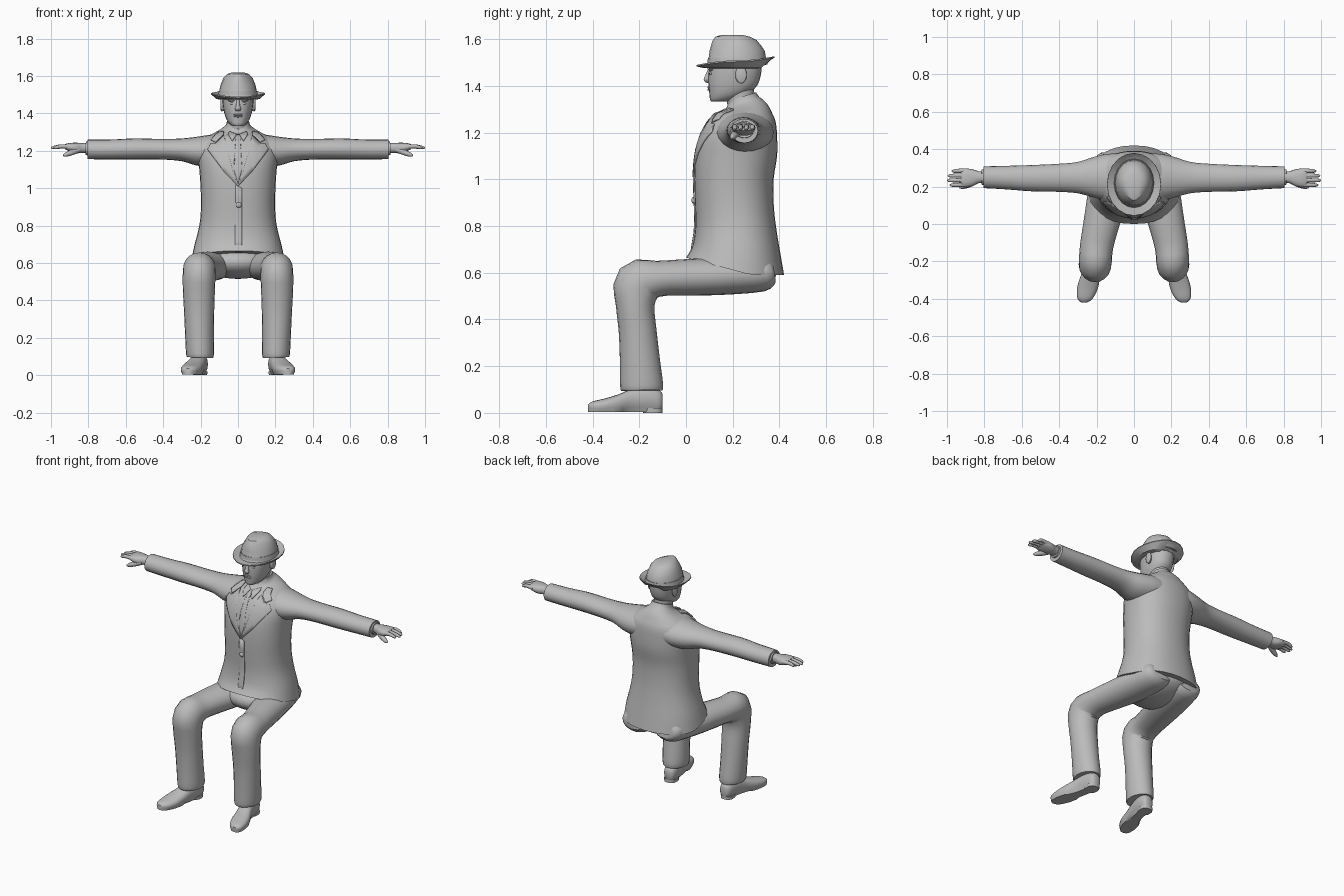
import bpy, bmesh, math
from mathutils import Vector

grey = bpy.data.materials.new("plain_grey")
grey.diffuse_color = (0.5, 0.5, 0.5, 1)


def finish(name, bm, angle=40):
    bmesh.ops.recalc_face_normals(bm, faces=bm.faces)
    me = bpy.data.meshes.new(name)
    bm.to_mesh(me)
    bm.free()
    me.materials.append(grey)
    me.shade_smooth()
    me.set_sharp_from_angle(angle=math.radians(angle))
    ob = bpy.data.objects.new(name, me)
    bpy.context.collection.objects.link(ob)
    return ob


def spline(rows, sub):
    """Catmull-Rom interpolation of ring parameters."""
    if sub < 2:
        return [list(r) for r in rows]
    out = []
    for i in range(len(rows) - 1):
        a, b, c, d = (rows[max(i - 1, 0)], rows[i], rows[i + 1], rows[min(i + 2, len(rows) - 1)])
        for k in range(sub):
            t = k / sub
            out.append([0.5 * (2 * q + (r - p) * t + (2 * p - 5 * q + 4 * r - s) * t * t
                               + (3 * q - p - 3 * r + s) * t ** 3)
                        for p, q, r, s in zip(a, b, c, d)])
    return out + [list(rows[-1])]


def loft(name, rows, side, axis=None, n=20, sub=3, e=2.0, mirror=1, warp=None, angle=40):
    """Rings (x, y, z, radius along side, radius across) skinned along their path."""
    rows = spline(rows, sub)
    pts = [Vector(r[:3]) for r in rows]
    bm = bmesh.new()
    rings = []
    for i, r in enumerate(rows):
        t = Vector(axis) if axis else pts[min(i + 1, len(pts) - 1)] - pts[max(i - 1, 0)]
        t.normalize()
        v = t.cross(Vector(side)).normalized()
        u = v.cross(t)
        ring = []
        for k in range(n):
            a = 2 * math.pi * k / n
            c, s = math.cos(a), math.sin(a)
            p = (pts[i] + u * r[3] * math.copysign(abs(c) ** (2 / e), c)
                 + v * r[4] * math.copysign(abs(s) ** (2 / e), s))
            if warp:
                p = Vector(warp(*p))
            p.x *= mirror
            ring.append(bm.verts.new(p))
        rings.append(ring)
    for a, b in zip(rings, rings[1:]):
        for k in range(n):
            bm.faces.new((a[k], a[(k + 1) % n], b[(k + 1) % n], b[k]))
    bm.faces.new(rings[0])
    bm.faces.new(rings[-1])
    return finish(name, bm, angle)


def ball(name, loc, size, seg=16):
    bm = bmesh.new()
    bmesh.ops.create_uvsphere(bm, u_segments=seg, v_segments=seg // 2 + 2, radius=1)
    for v in bm.verts:
        v.co = Vector(a * b + c for a, b, c in zip(v.co, size, loc))
    return finish(name, bm)


def plate(name, outline, mirror=1, lift=0.003):
    """Thin cloth plate projected onto the front of the jacket."""
    bm = bmesh.new()
    bm.faces.new([bm.verts.new((x * mirror, -0.4, z)) for x, z in outline])
    bmesh.ops.triangulate(bm, faces=bm.faces)
    bmesh.ops.subdivide_edges(bm, edges=bm.edges, cuts=5, use_grid_fill=True)
    ob = finish(name, bm)
    wrap = ob.modifiers.new("wrap", 'SHRINKWRAP')
    wrap.target = jacket
    wrap.wrap_method = 'PROJECT'
    wrap.wrap_mode = 'ABOVE_SURFACE'
    wrap.use_project_y = True
    wrap.use_positive_direction = wrap.use_negative_direction = True
    wrap.offset = lift
    thick = ob.modifiers.new("thick", 'SOLIDIFY')
    thick.thickness = 0.007
    thick.offset = 0


# Jacket body: height, front y, back y, half width
profile = [(0.63, 0.0, 0.42, 0.25), (0.70, 0.028, 0.405, 0.235), (0.8, 0.04, 0.385, 0.207),
           (0.9, 0.038, 0.375, 0.198), (1.0, 0.035, 0.375, 0.2), (1.1, 0.04, 0.39, 0.207),
           (1.18, 0.06, 0.39, 0.215), (1.24, 0.09, 0.385, 0.2), (1.28, 0.125, 0.37, 0.155),
           (1.31, 0.155, 0.345, 0.1), (1.335, 0.175, 0.315, 0.068), (1.36, 0.185, 0.3, 0.06)]


def jacket_warp(x, y, z):
    if z < 0.8:  # hem falls towards the back
        z += (0.8 - z) / 0.17 * (0.035 - 0.075 * min(max(y / 0.28, 0), 1))
    if z > 1.28:  # collar stands higher at the nape
        z += (y - 0.26) * 0.3 * min((z - 1.28) / 0.05, 1)
    return x, y, z


jacket = loft("jacket", [(0, (f + b) / 2, z, w, (b - f) / 2) for z, f, b, w in profile],
              (1, 0, 0), (0, 0, 1), n=32, e=2.25, warp=jacket_warp)

# Jacket front: shirt, tie, closing edge and button
plate("tie", [(-0.012, 1.285), (0.012, 1.285), (0.016, 1.262), (0.011, 1.25), (0.022, 1.1),
              (0, 1.02), (-0.022, 1.1), (-0.011, 1.25), (-0.016, 1.262)], lift=0.002)
plate("front_edge", [(-0.016, 0.66), (0.02, 0.66), (0.02, 1.0), (-0.012, 1.02)], lift=0.002)
ball("button", (0.004, 0.033, 0.91), (0.015, 0.01, 0.015))

# Trouser seat
ball("trouser_seat", (0, 0.2, 0.605), (0.2, 0.19, 0.09), 24)

for s, tag in ((1, "left_"), (-1, "right_")):
    # Lapel, collar and shirt collar
    plate(tag + "lapel", [(0, 1.01), (0.075, 1.09), (0.16, 1.205), (0.142, 1.235),
                          (0.115, 1.238), (0.075, 1.28), (0.055, 1.17)], s, 0.004)
    plate(tag + "collar", [(0.119, 1.243), (0.143, 1.255), (0.105, 1.295), (0.075, 1.3),
                           (0.078, 1.282)], s, 0.004)
    plate(tag + "shirt_collar", [(0.008, 1.285), (0.03, 1.25), (0.052, 1.285), (0.045, 1.3)], s, 0.002)

    # Sleeve
    loft(tag + "sleeve", [(0.06, 0.25, 1.205, 0.125, 0.09), (0.14, 0.25, 1.2, 0.125, 0.087),
                          (0.22, 0.25, 1.198, 0.107, 0.077), (0.3, 0.248, 1.205, 0.084, 0.061),
                          (0.4, 0.247, 1.208, 0.075, 0.055), (0.55, 0.245, 1.21, 0.07, 0.056),
                          (0.68, 0.248, 1.207, 0.063, 0.053), (0.805, 0.25, 1.207, 0.058, 0.052)],
         (0, 1, 0), (1, 0, 0), mirror=s)
    loft(tag + "cuff", [(0.79, 0.25, 1.212, 0.042, 0.038), (0.815, 0.25, 1.213, 0.04, 0.036)],
         (0, 1, 0), mirror=s, sub=1)

    # Hand
    loft(tag + "palm", [(0.79, 0.25, 1.214, 0.03, 0.027), (0.83, 0.25, 1.215, 0.032, 0.027),
                        (0.865, 0.247, 1.215, 0.046, 0.028), (0.9, 0.246, 1.219, 0.05, 0.023),
                        (0.925, 0.246, 1.222, 0.044, 0.014)],
         (0, 1, 0), (1, 0, 0), n=16, e=2.4, mirror=s)
    for i, tip in enumerate((0.985, 1.0, 0.995, 0.975)):
        y = 0.21 + 0.025 * i
        loft(tag + "finger_%d" % (i + 1),
             [(0.895, y, 1.221, 0.0125, 0.013), (0.945, y - 0.001, 1.224, 0.011, 0.011),
              (tip - 0.012, y - 0.002, 1.217, 0.009, 0.009), (tip, y - 0.002, 1.214, 0.003, 0.003)],
             (0, 1, 0), n=10, mirror=s)
    loft(tag + "thumb", [(0.85, 0.228, 1.208, 0.018, 0.018), (0.885, 0.21, 1.193, 0.016, 0.016),
                         (0.918, 0.199, 1.18, 0.012, 0.012), (0.934, 0.195, 1.174, 0.004, 0.004)],
         (0, 1, 0), n=10, mirror=s)

    # Trouser leg
    loft(tag + "trouser_leg",
         [(0.105, 0.375, 0.6, 0.075, 0.045), (0.11, 0.33, 0.595, 0.1, 0.075),
          (0.14, 0.15, 0.585, 0.108, 0.08), (0.175, 0, 0.58, 0.096, 0.078),
          (0.2, -0.12, 0.574, 0.089, 0.077), (0.207, -0.204, 0.552, 0.088, 0.103),
          (0.209, -0.217, 0.46, 0.086, 0.083), (0.208, -0.207, 0.35, 0.081, 0.081),
          (0.206, -0.197, 0.22, 0.077, 0.086), (0.203, -0.19, 0.12, 0.075, 0.092),
          (0.203, -0.189, 0.095, 0.07, 0.088)],
         (1, 0, 0), mirror=s)

    # Shoe with a flat sole and a heel
    loft(tag + "shoe",
         [(0.2, -0.1, 0.05, 0.022, 0.03), (0.201, -0.115, 0.053, 0.036, 0.045),
          (0.205, -0.16, 0.06, 0.044, 0.052), (0.218, -0.23, 0.055, 0.046, 0.048),
          (0.236, -0.29, 0.041, 0.054, 0.038), (0.25, -0.35, 0.031, 0.055, 0.03),
          (0.262, -0.4, 0.027, 0.04, 0.022), (0.266, -0.42, 0.025, 0.015, 0.01)],
         (1, 0, 0), (0, -1, 0), e=2.4, mirror=s,
         warp=lambda x, y, z: (x, y, 0.004 if z < 0.017 else z))
    loft(tag + "heel", [(0.203, -0.142, 0, 0.038, 0.042), (0.203, -0.142, 0.02, 0.04, 0.042)],
         (1, 0, 0), (0, 0, 1), sub=1, e=2.6, mirror=s)

    # Ear, eye and brow
    loft(tag + "ear", [(0.07, 0.228, 1.447, 0.018, 0.032), (0.088, 0.236, 1.447, 0.024, 0.038),
                       (0.094, 0.238, 1.448, 0.017, 0.03)], (0, 1, 0), (1, 0, 0), n=14, sub=2, mirror=s)
    ball(tag + "eye", (0.03 * s, 0.108, 1.453), (0.013, 0.008, 0.007), 12)
    ball(tag + "brow", (0.032 * s, 0.108, 1.469), (0.022, 0.011, 0.006), 12)

# Neck and head
loft("neck", [(0, 0.245, 1.28, 0.06, 0.06), (0, 0.235, 1.33, 0.055, 0.06),
              (0, 0.225, 1.4, 0.056, 0.066)], (1, 0, 0), (0, 0, 1))
loft("head", [(0, 0.142, 1.333, 0.026, 0.034), (0, 0.158, 1.342, 0.042, 0.055),
              (0, 0.182, 1.365, 0.06, 0.082), (0, 0.2, 1.4, 0.073, 0.104),
              (0, 0.207, 1.44, 0.08, 0.112), (0, 0.211, 1.475, 0.083, 0.113),
              (0, 0.213, 1.51, 0.083, 0.112)], (1, 0, 0), (0, 0, 1), n=24, e=2.2)
loft("nose", [(0, 0.102, 1.472, 0.008, 0.008), (0, 0.093, 1.445, 0.01, 0.011),
              (0, 0.088, 1.425, 0.016, 0.013), (0, 0.096, 1.412, 0.012, 0.008)],
     (1, 0, 0), (0, 0, -1), n=10)
for part, z in (("upper_lip", 1.393), ("lower_lip", 1.384)):
    ball(part, (0, 0.1, z), (0.024, 0.009, 0.005), 12)
ball("chin", (0, 0.118, 1.35), (0.026, 0.017, 0.016), 12)


# Hat: brim curls up at the sides and the back, crown pinched towards the front
def hat_warp(x, y, z):
    d = math.hypot(x / 0.145, (y - 0.212) / 0.168)
    if z < 1.5 and d > 0.8:
        z += 0.02 * (x / 0.145) ** 2 + 0.038 * max(0, (y - 0.212) / 0.168) ** 2
    if z > 1.57:
        x *= 1 - 0.25 * max(0, (0.22 - y) / 0.1)
        z -= 0.02 * max(0, (y - 0.24) / 0.09)
    return x, y, z


loft("hat", [(0, 0.212, 1.474, 0.085, 0.105), (0, 0.212, 1.476, 0.115, 0.135),
             (0, 0.212, 1.483, 0.145, 0.168), (0, 0.212, 1.489, 0.144, 0.167),
             (0, 0.215, 1.49, 0.106, 0.128), (0, 0.22, 1.505, 0.103, 0.125),
             (0, 0.219, 1.55, 0.094, 0.118), (0, 0.217, 1.59, 0.079, 0.105),
             (0, 0.214, 1.61, 0.06, 0.088), (0, 0.212, 1.618, 0.035, 0.06)],
     (1, 0, 0), (0, 0, 1), n=20, sub=1, warp=hat_warp, angle=35)
loft("hat_band", [(0, 0.22, 1.492, 0.107, 0.129), (0, 0.22, 1.52, 0.103, 0.126)],
     (1, 0, 0), (0, 0, 1), n=20, sub=1)
